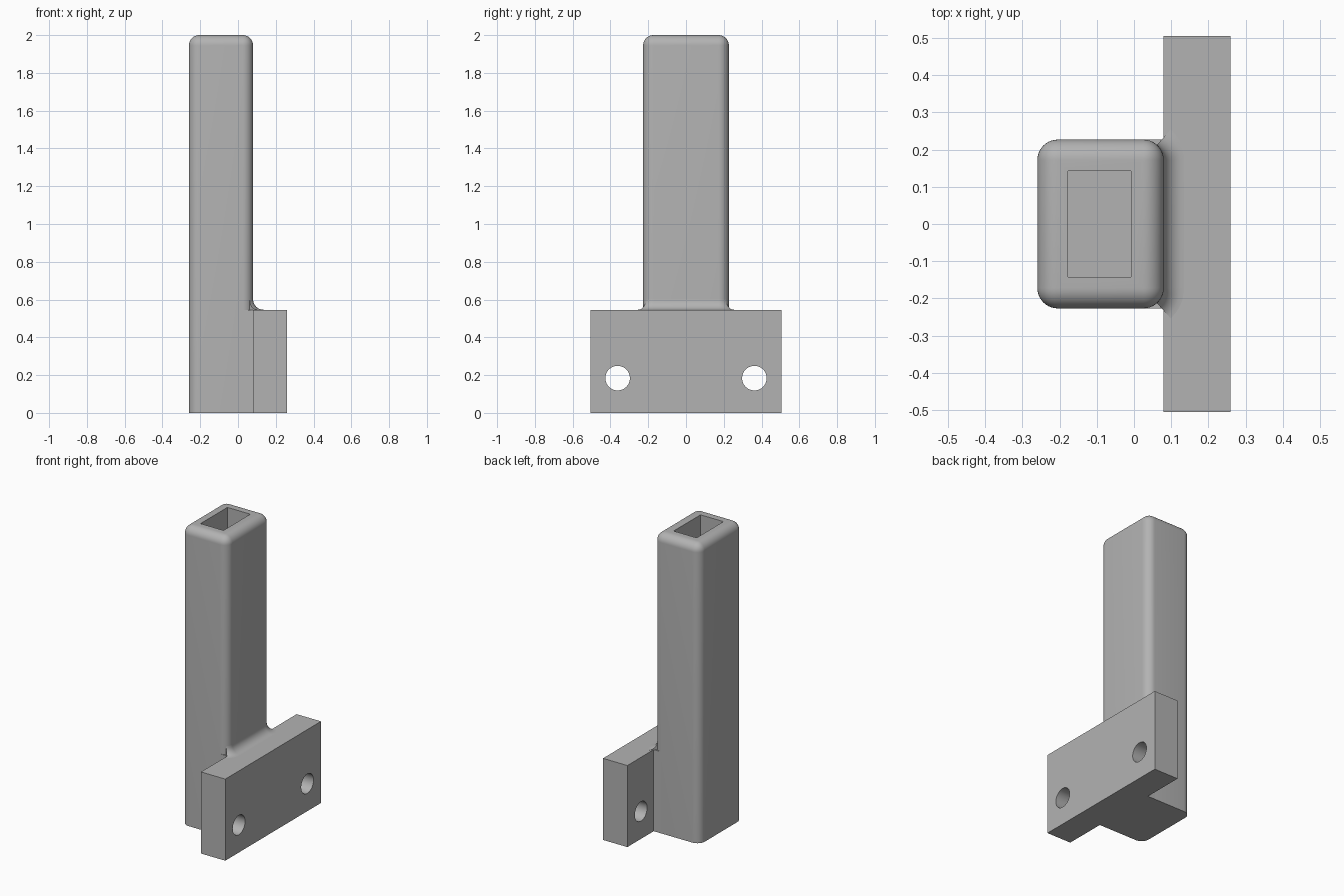
import bpy, bmesh
from math import radians, sin, cos, pi
from mathutils import Vector

if "Cube" in bpy.data.objects:
    bpy.data.objects.remove(bpy.data.objects["Cube"])

BACK, FACE, FRONT = -0.26, 0.08, 0.26   # column back, column face, plate face
HALF, WIDE = 0.227, 0.506               # column and plate half widths
PLATE_TOP, R = 0.546, 0.055             # plate height, edge radius

grey = bpy.data.materials.new("warm_grey")
grey.use_nodes = True
colour = (0.45, 0.45, 0.45, 1)
grey.diffuse_color = colour
grey.node_tree.nodes["Principled BSDF"].inputs["Base Color"].default_value = colour


def finish(name, bm):
    bmesh.ops.recalc_face_normals(bm, faces=bm.faces[:])
    mesh = bpy.data.meshes.new(name)
    bm.to_mesh(mesh)
    bm.free()
    mesh.materials.append(grey)
    obj = bpy.data.objects.new(name, mesh)
    bpy.context.collection.objects.link(obj)
    return obj


def box(low, high):
    bm = bmesh.new()
    bmesh.ops.create_cube(bm, size=1)
    low, high = Vector(low), Vector(high)
    for v in bm.verts:
        v.co = (low + high) / 2 + v.co * (high - low)
    return bm


def cut(obj, cutter):
    mod = obj.modifiers.new("cut", 'BOOLEAN')
    mod.operation, mod.solver, mod.object = 'DIFFERENCE', 'EXACT', cutter
    bpy.context.view_layer.objects.active = obj
    bpy.ops.object.modifier_apply(modifier=mod.name)
    bpy.data.objects.remove(cutter)


# Column: rounded on every edge except around the base
bm = box((BACK, -HALF, 0), (FACE, HALF, 2))
edges = [e for e in bm.edges if max(v.co.z for v in e.verts) > 1]
bmesh.ops.bevel(bm, geom=edges, offset=R, segments=10, profile=0.5, affect='EDGES')
column = finish("column", bm)

# Rectangular socket down the column, closed at the bottom
cut(column, finish("socket_cutter", box((-0.178, -0.142, 0.1), (-0.008, 0.142, 2.2))))

# Mounting plate: T-shaped footprint with a square neck around the column corners
side = [(FRONT, WIDE), (FACE, WIDE), (FACE, HALF), (FACE - R, HALF)]
outline = side + [(x, -y) for x, y in reversed(side)]
bm = bmesh.new()
base = bm.faces.new([bm.verts.new((x, y, 0)) for x, y in outline])
raised = bmesh.ops.extrude_face_region(bm, geom=[base])["geom"]
bmesh.ops.translate(bm, vec=(0, 0, PLATE_TOP),
                    verts=[g for g in raised if isinstance(g, bmesh.types.BMVert)])
plate = finish("mounting_plate", bm)

# Screw holes
for y in (-0.362, 0.362):
    bpy.ops.mesh.primitive_cylinder_add(vertices=48, radius=0.065, depth=0.5,
                                        location=(0.17, y, 0.184), rotation=(0, pi / 2, 0))
    cut(plate, bpy.context.object)

# Fillet: concave profile swept across the column face and part way round its corners
STEPS = 8
path = [(FACE - R, s * (HALF - R), s * radians(a))
        for s, angles in ((-1, range(48, -1, -6)), (1, range(0, 49, 6))) for a in angles]
bm = bmesh.new()
rings = []
for cx, cy, angle in path:
    arc = [(R * (1 - cos(t)), R * (1 - sin(t)))
           for t in (i * pi / 2 / STEPS for i in range(STEPS + 1))]
    rings.append([bm.verts.new((cx + (R + d) * cos(angle), cy + (R + d) * sin(angle),
                                PLATE_TOP + h)) for d, h in arc + [(0, 0)]])
count = STEPS + 2
for a, b in zip(rings, rings[1:]):
    for i in range(count):
        j = (i + 1) % count
        bm.faces.new((a[i], a[j], b[j], b[i]))
bm.faces.new(rings[0])
bm.faces.new(rings[-1])
fillet = finish("plate_fillet", bm)

for obj in (column, plate, fillet):
    bpy.ops.object.select_all(action='DESELECT')
    obj.select_set(True)
    bpy.context.view_layer.objects.active = obj
    bpy.ops.object.shade_smooth_by_angle(angle=radians(30))
